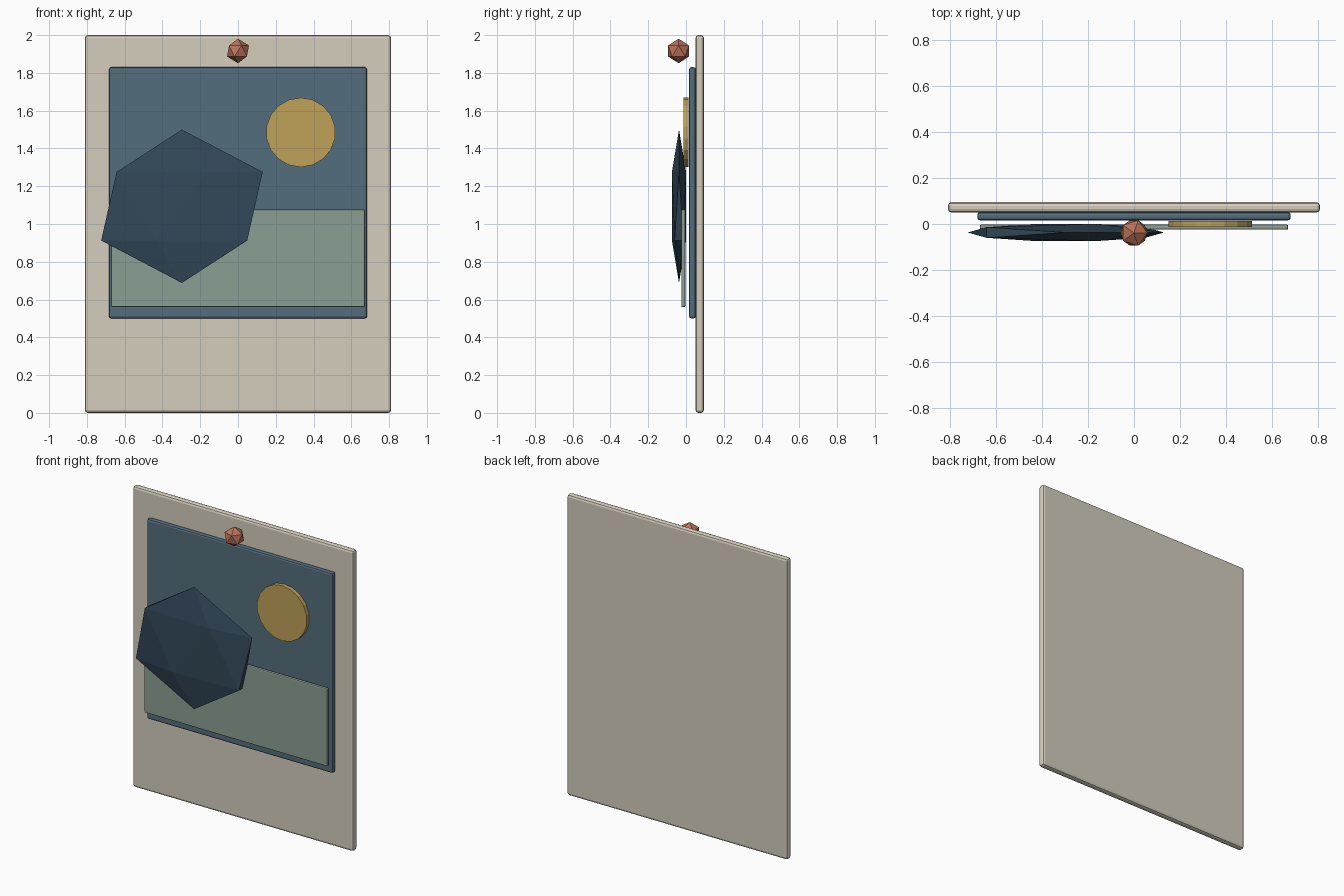
import bpy
from math import radians

if "Cube" in bpy.data.objects:
    bpy.data.objects.remove(bpy.data.objects["Cube"])


def paint(obj, name, srgb):
    obj.name = name
    mat = bpy.data.materials.new(name + "_color")
    mat.diffuse_color = [(c / 255) ** 2.2 for c in srgb] + [1]
    mat.use_nodes = True
    mat.node_tree.nodes["Principled BSDF"].inputs["Base Color"].default_value = mat.diffuse_color
    obj.data.materials.append(mat)


def slab(name, half_x, y0, y1, z0, z1, bevel, color):
    bpy.ops.mesh.primitive_cube_add(size=1, location=(0, (y0 + y1) / 2, (z0 + z1) / 2))
    obj = bpy.context.object
    obj.scale = (2 * half_x, y1 - y0, z1 - z0)
    bpy.ops.object.transform_apply(location=False, rotation=False, scale=True)
    mod = obj.modifiers.new("rounded_edges", "BEVEL")
    mod.width = bevel
    mod.segments = 2
    paint(obj, name, color)


def gem(name, location, radii, color):
    bpy.ops.mesh.primitive_ico_sphere_add(subdivisions=1, radius=1, location=location)
    obj = bpy.context.object
    obj.scale = radii
    bpy.ops.object.transform_apply(location=False, rotation=False, scale=True)
    paint(obj, name, color)


# Stacked flat layers: card, picture, foreground land
slab("backing_card", 0.811, 0.05, 0.095, 0.0, 2.0, 0.016, (212, 204, 188))
slab("picture_panel", 0.683, 0.016, 0.052, 0.50, 1.83, 0.012, (84, 109, 124))
slab("land_strip", 0.672, -0.025, -0.003, 0.56, 1.077, 0.007, (137, 157, 145))

# Sun disc facing the front
bpy.ops.mesh.primitive_cylinder_add(vertices=18, radius=0.184, depth=0.027,
                                    location=(0.332, 0.0, 1.485),
                                    rotation=(radians(90), 0, 0))
paint(bpy.context.object, "sun_disc", (190, 160, 88))

# Flattened faceted hill and the small pin at the top
gem("hill", (-0.297, -0.037, 1.094), (0.478, 0.044, 0.406), (54, 74, 90))
gem("pin_head", (0, -0.039, 1.916), (0.065, 0.065, 0.065), (185, 115, 90))
